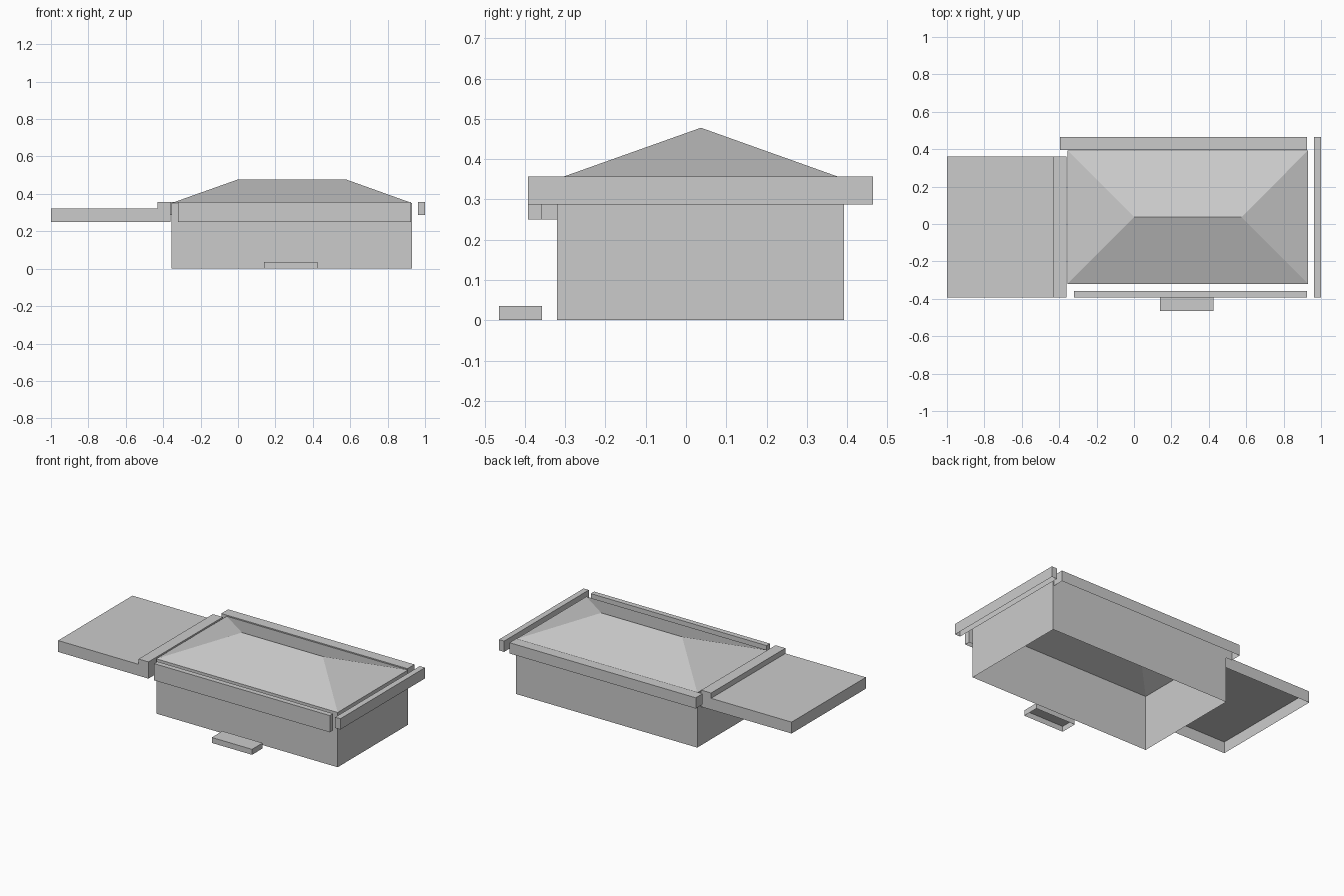
import bpy
import bmesh

cube = bpy.data.objects.get("Cube")
if cube:
    bpy.data.objects.remove(cube, do_unlink=True)

GREY = (0.6, 0.6, 0.6, 1)
grey = bpy.data.materials.new("light grey")
grey.use_nodes = True
grey.diffuse_color = GREY
grey.node_tree.nodes["Principled BSDF"].inputs["Base Color"].default_value = GREY


def finish(name, bm):
    """Turn a bmesh into a flat shaded object."""
    mesh = bpy.data.meshes.new(name)
    bm.to_mesh(mesh)
    bm.free()
    mesh.materials.append(grey)
    obj = bpy.data.objects.new(name, mesh)
    bpy.context.collection.objects.link(obj)
    return obj


def ring(bm, x, y, z):
    """Four corners, anticlockwise from above."""
    return [bm.verts.new((x[i], y[j], z)) for i, j in ((0, 0), (1, 0), (1, 1), (0, 1))]


def skirt(bm, low, high):
    for i in range(4):
        k = (i + 1) % 4
        bm.faces.new((low[i], low[k], high[k], high[i]))


def open_box(name, x, y, z):
    """A box without a bottom."""
    bm = bmesh.new()
    low, high = ring(bm, x, y, z[0]), ring(bm, x, y, z[1])
    skirt(bm, low, high)
    bm.faces.new(high)
    return finish(name, bm)


# House body: four walls under a hipped roof, open below
bm = bmesh.new()
wall_x, wall_y, eave = (-0.355, 0.93), (-0.32, 0.393), 0.351
low, high = ring(bm, wall_x, wall_y, 0), ring(bm, wall_x, wall_y, eave)
skirt(bm, low, high)
ridge = [bm.verts.new((x, 0.037, 0.478)) for x in (0.002, 0.575)]
a, b, c, d = high
for face in ((a, b, ridge[1], ridge[0]), (c, d, ridge[0], ridge[1]),
             (b, c, ridge[1]), (d, a, ridge[0])):
    bm.faces.new(face)
finish("house_body", bm)

# Eaves boards and the doorstep
FASCIA = (0.288, 0.357)
open_box("front_fascia", (-0.32, 0.925), (-0.392, -0.358), (0.25, 0.357))
open_box("back_fascia", (-0.395, 0.925), (0.395, 0.465), FASCIA)
open_box("left_fascia", (0.963, 1.0), (-0.392, 0.465), FASCIA)
open_box("doorstep", (0.14, 0.425), (-0.465, -0.358), (0, 0.035))

# Side canopy: flat slab with a raised strip beside the house, open below
bm = bmesh.new()
profile = ((-1, 0.25), (-1, 0.323), (-0.43, 0.323),
           (-0.43, 0.357), (-0.36, 0.357), (-0.36, 0.25))
front, back = [[bm.verts.new((x, y, z)) for x, z in profile] for y in (-0.392, 0.36)]
for i in range(len(profile) - 1):
    bm.faces.new((front[i], front[i + 1], back[i + 1], back[i]))
bm.faces.new(front)
bm.faces.new(back)
bmesh.ops.recalc_face_normals(bm, faces=bm.faces)
finish("side_canopy", bm)
